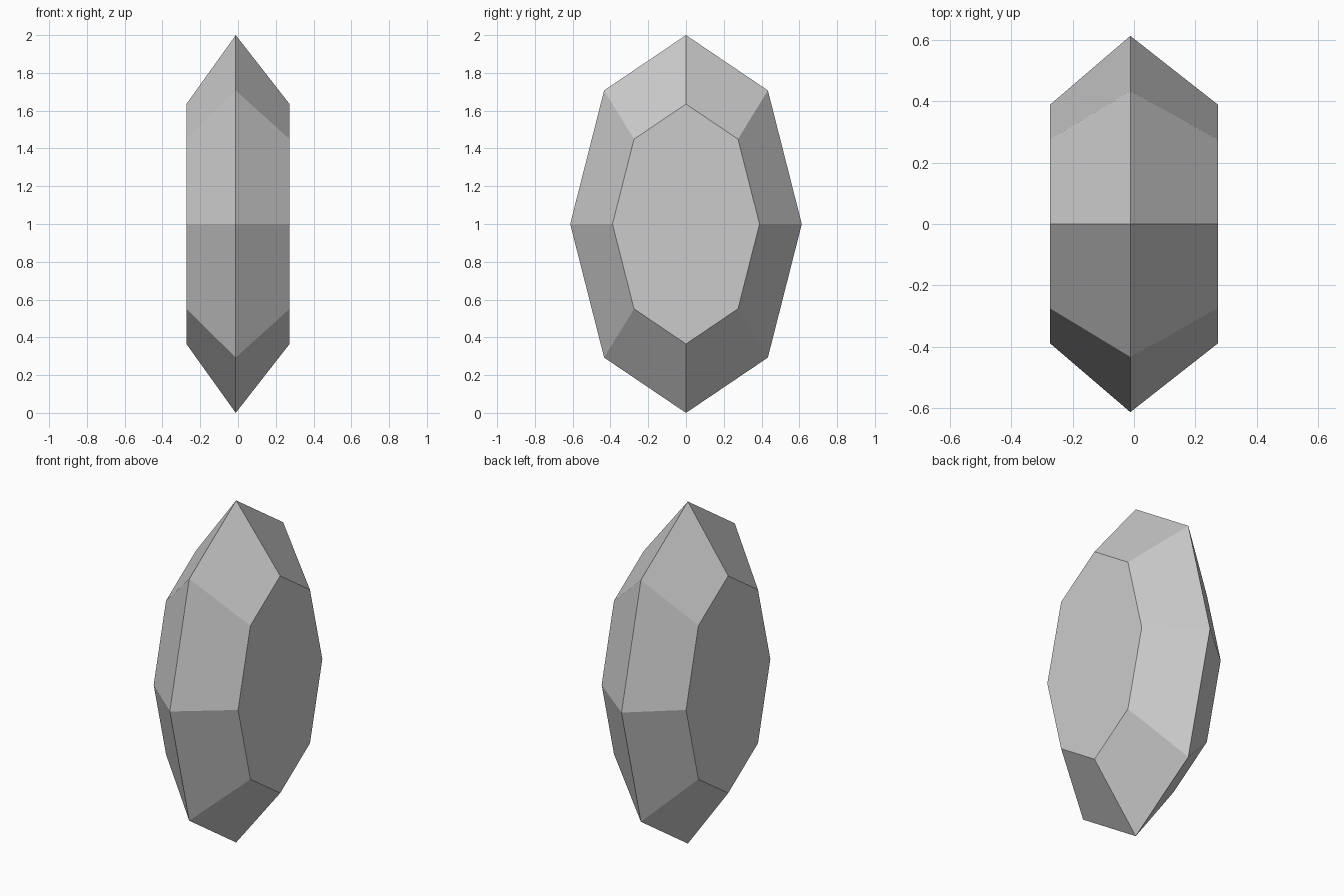
import bpy
import bmesh
from math import cos, sin, tau

cube = bpy.data.objects.get("Cube")
if cube:
    bpy.data.objects.remove(cube, do_unlink=True)

SIDES = 8
HALF_THICKNESS = 0.273
RIDGE_X = -0.012          # outer ridge sits slightly off the middle
HALF_DEPTH, HALF_HEIGHT = 0.613, 1.0
TABLE_SCALE = 0.635       # flat side faces relative to the ridge

# Stone material
grey = bpy.data.materials.new("light grey stone")
grey.use_nodes = True
grey.diffuse_color = (0.6, 0.6, 0.6, 1)
grey.node_tree.nodes["Principled BSDF"].inputs["Base Color"].default_value = (0.6, 0.6, 0.6, 1)

bm = bmesh.new()


def ring(x, scale):
    """Upright oval ring of corners at the given x."""
    angles = [tau * i / SIDES for i in range(SIDES)]
    return [bm.verts.new((x, HALF_DEPTH * scale * cos(a), 1 + HALF_HEIGHT * scale * sin(a)))
            for a in angles]


# Right table, outer ridge and left table, bridged by flat facets
rings = [ring(-HALF_THICKNESS, TABLE_SCALE), ring(RIDGE_X, 1), ring(HALF_THICKNESS, TABLE_SCALE)]
for a, b in zip(rings, rings[1:]):
    for i in range(SIDES):
        j = (i + 1) % SIDES
        bm.faces.new((a[i], a[j], b[j], b[i]))
bm.faces.new(rings[0])
bm.faces.new(rings[-1])
bmesh.ops.recalc_face_normals(bm, faces=bm.faces)

mesh = bpy.data.meshes.new("gem")
bm.to_mesh(mesh)
bm.free()
mesh.materials.append(grey)
bpy.context.collection.objects.link(bpy.data.objects.new("gem", mesh))
